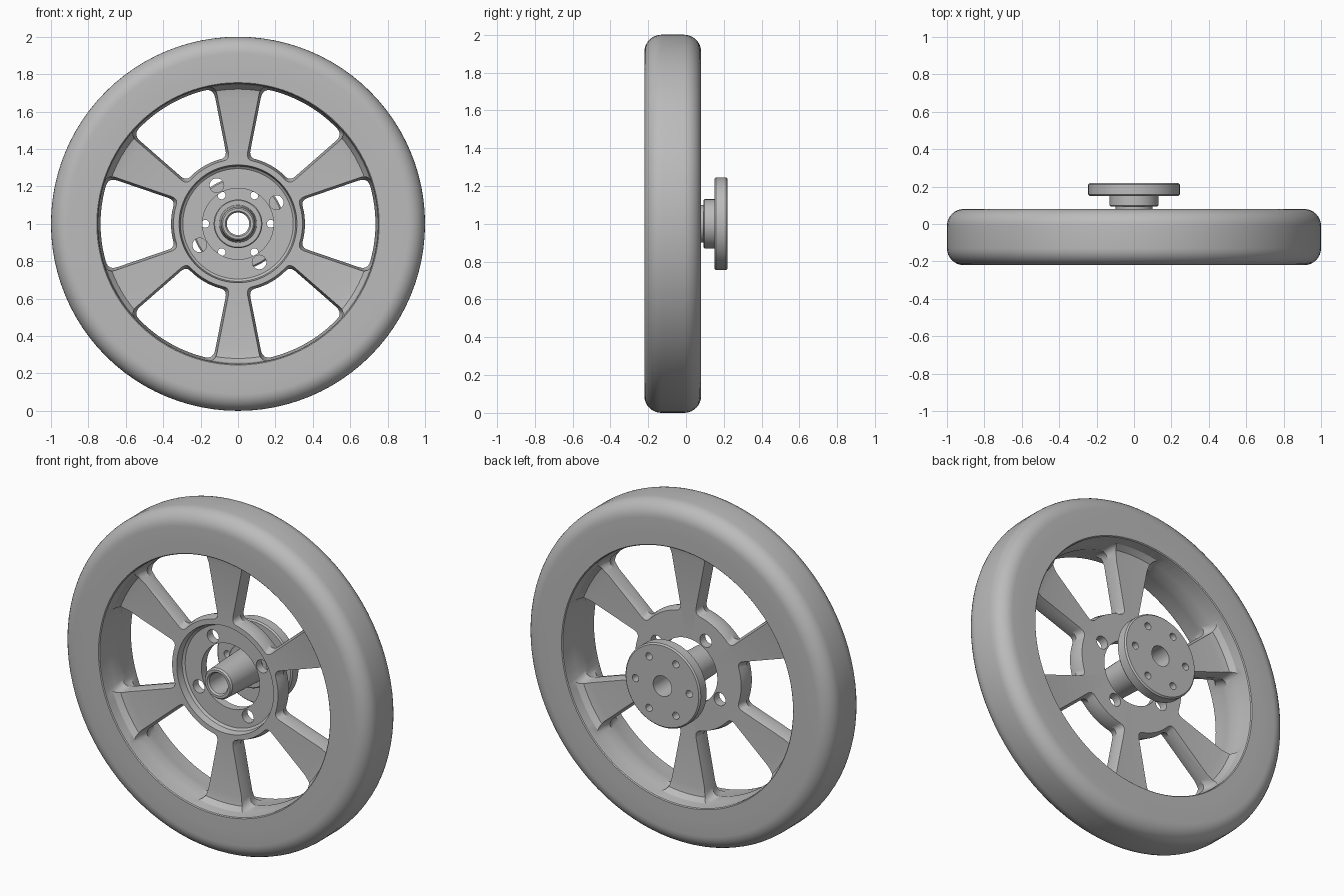
import bpy, bmesh, math
from math import sin, cos, radians, sqrt, pi

cube = bpy.data.objects.get("Cube")
if cube:
    bpy.data.objects.remove(cube, do_unlink=True)

grey = bpy.data.materials.new("plain grey")
grey.use_nodes = True
GREY = (0.5, 0.5, 0.5, 1)
grey.diffuse_color = GREY
grey.node_tree.nodes["Principled BSDF"].inputs["Base Color"].default_value = GREY

AXLE_Z = 1.0


def place(r, angle, y):
    return (r * cos(angle), y, AXLE_Z + r * sin(angle))


def bridge(bm, rings, closed):
    """Skin a list of equal vertex rings."""
    pairs = list(zip(rings, rings[1:]))
    if closed:
        pairs.append((rings[-1], rings[0]))
    for a, b in pairs:
        for i in range(len(a)):
            j = (i + 1) % len(a)
            bm.faces.new((a[i], a[j], b[j], b[i]))
    if not closed:
        bm.faces.new(rings[0])
        bm.faces.new(rings[-1])


def finish(bm, name):
    bmesh.ops.recalc_face_normals(bm, faces=bm.faces)
    mesh = bpy.data.meshes.new(name)
    bm.to_mesh(mesh)
    bm.free()
    mesh.materials.append(grey)
    ob = bpy.data.objects.new(name, mesh)
    bpy.context.collection.objects.link(ob)
    return ob


def revolve(name, profile, steps=96):
    """Turn a closed (radius, y) profile about the axle."""
    bm = bmesh.new()
    rings = [[bm.verts.new(place(r, 2 * pi * i / steps, y)) for r, y in profile]
             for i in range(steps)]
    bridge(bm, rings, True)
    return finish(bm, name)


def add_drill(bm, radius, angle, size, y0, y1, steps=24):
    """Round cutter parallel to the axle."""
    x, _, z = place(radius, angle, 0)
    rings = [[bm.verts.new((x + size * cos(2 * pi * i / steps), y,
                            z + size * sin(2 * pi * i / steps))) for i in range(steps)]
             for y in (y0, y1)]
    bridge(bm, rings, False)


def window_outline(inset):
    """Rounded opening between two spokes, centred on angle zero."""
    inner, outer = 0.345 + inset, 0.748 - inset
    half = radians(30)

    def width(a):
        return 0.054 + 0.197 * (a - 0.395) + inset

    def edge(a):
        w = width(a)
        return (a * cos(half) + w * sin(half), a * sin(half) - w * cos(half))

    def arc(r, angle):
        return (r * cos(angle), r * sin(angle))

    def corner(p, c, q, steps=6):
        return [tuple((1 - t) ** 2 * p[k] + 2 * t * (1 - t) * c[k] + t * t * q[k] for k in (0, 1))
                for t in (i / steps for i in range(steps + 1))]

    a1 = sqrt(inner ** 2 - width(inner) ** 2)
    a2 = sqrt(outer ** 2 - width(outer) ** 2)
    c1, c2 = edge(a1), edge(a2)
    t1 = math.atan2(c1[1], c1[0]) - radians(6)
    t2 = math.atan2(c2[1], c2[0]) - radians(3.5)
    upper = [arc(inner, t1 * i / 5) for i in range(5)]
    upper += corner(arc(inner, t1), c1, edge(a1 + 0.04))
    upper += corner(edge(a2 - 0.05), c2, arc(outer, t2))
    upper += [arc(outer, t2 * (1 - i / 6)) for i in range(1, 7)]
    return upper + [(x, -z) for x, z in reversed(upper[1:-1])]


def add_window(bm, turn):
    """Window cutter pinched at mid thickness, giving the spokes their draft."""
    rings = []
    for y, inset in ((-0.3, 0), (-0.12, 0), (-0.07, 0.013), (-0.02, 0), (0.2, 0)):
        rings.append([bm.verts.new(place(math.hypot(x, z), math.atan2(z, x) + turn, y))
                      for x, z in window_outline(inset)])
    bridge(bm, rings, False)


def cut(target, bm):
    cutter = finish(bm, "cutter")
    cutter.hide_render = True
    mod = target.modifiers.new("openings", 'BOOLEAN')
    mod.operation = 'DIFFERENCE'
    mod.solver = 'EXACT'
    mod.object = cutter
    bpy.context.view_layer.objects.active = target
    bpy.ops.object.modifier_apply(modifier=mod.name)
    bpy.data.objects.remove(cutter, do_unlink=True)


def smooth(ob):
    bpy.ops.object.select_all(action='DESELECT')
    ob.select_set(True)
    bpy.context.view_layer.objects.active = ob
    bpy.ops.object.shade_smooth_by_angle(angle=radians(30))


# Tyre with rounded shoulders
FRONT, BACK, ROUND = -0.22, 0.08, 0.09
tyre_profile = [(0.82, FRONT)]
for centre, start in ((FRONT + ROUND, -90), (BACK - ROUND, 0)):
    for i in range(9):
        t = radians(start + 90 * i / 8)
        tyre_profile.append((1 - ROUND + ROUND * cos(t), centre + ROUND * sin(t)))
tyre_profile.append((0.82, BACK))
tyre = revolve("tyre", tyre_profile)

# Rim, spokes and recessed hub turned as one piece, then pierced
wheel = revolve("rim_and_spokes", [
    (0.19, -0.07), (0.295, -0.07), (0.308, -0.08), (0.315, -0.12),
    (0.67, -0.12), (0.72, -0.13), (0.743, -0.16), (0.75, -0.215), (0.755, FRONT),
    (0.82, FRONT), (0.82, BACK), (0.755, BACK), (0.75, 0.075),
    (0.743, 0.02), (0.72, -0.01), (0.67, -0.02), (0.19, -0.02)])
openings = bmesh.new()
for i in range(6):
    add_window(openings, i * pi / 3)
for i in range(4):
    add_drill(openings, 0.235, radians(29 + 90 * i), 0.038, -0.1, 0.02)
cut(wheel, openings)

# Hollow axle with stepped boss and mounting flange
axle = revolve("axle_flange", [
    (0.06, -0.18), (0.068, -0.19), (0.082, -0.19), (0.09, -0.18),
    (0.1, 0.093), (0.125, 0.093), (0.13, 0.098), (0.13, 0.15),
    (0.237, 0.15), (0.245, 0.158), (0.245, 0.212), (0.237, 0.22), (0.06, 0.22)])
bolts = bmesh.new()
for i in range(6):
    add_drill(bolts, 0.175, i * pi / 3, 0.021, 0.1, 0.3, 16)
cut(axle, bolts)

for part in (tyre, wheel, axle):
    smooth(part)
